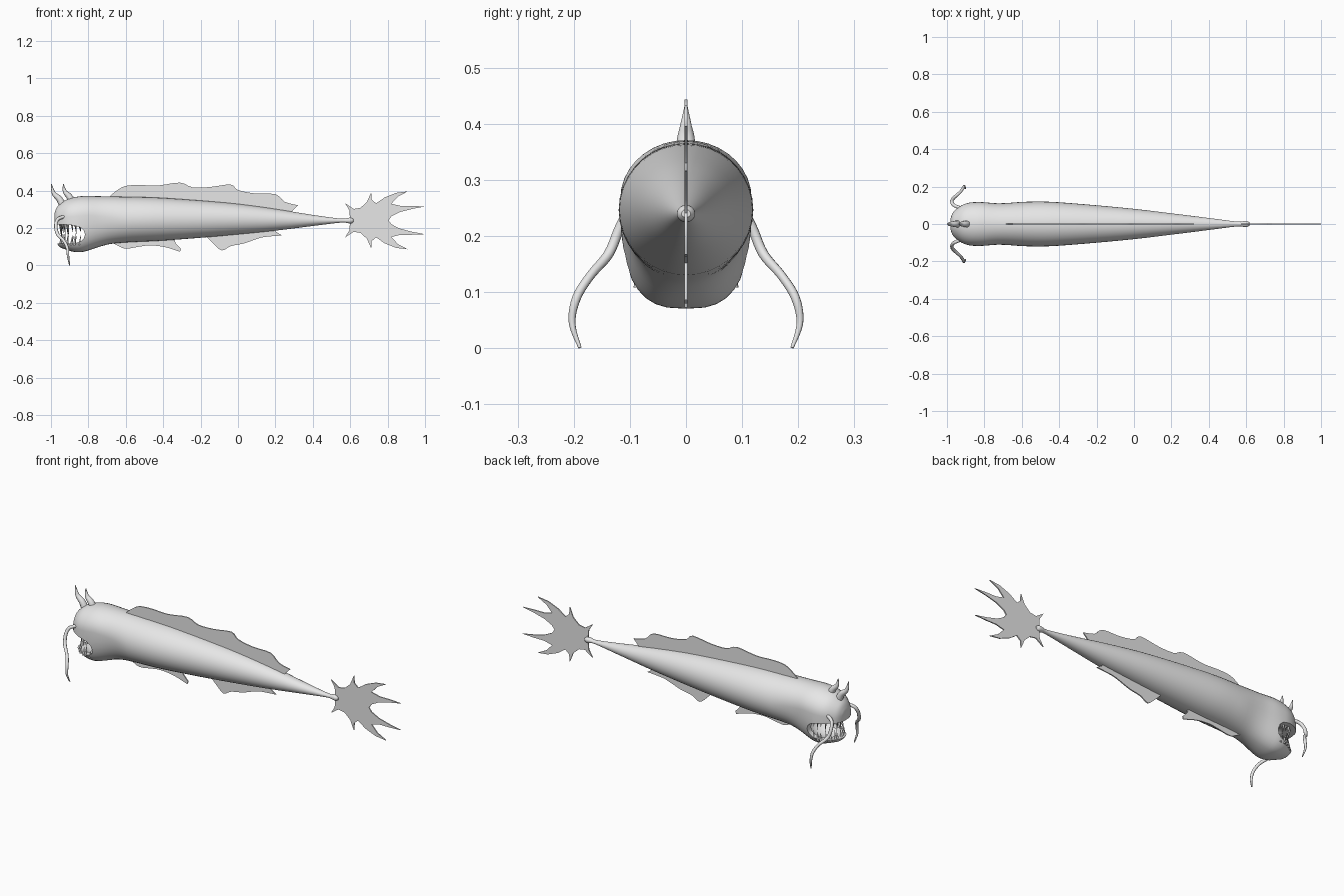
import bpy, bmesh, math, random
from mathutils import Vector

if "Cube" in bpy.data.objects:
    bpy.data.objects.remove(bpy.data.objects["Cube"])

random.seed(4)
skin = bpy.data.materials.new("grey skin")
skin.diffuse_color = (0.8, 0.8, 0.8, 1)
skin.use_nodes = True
skin.node_tree.nodes["Principled BSDF"].inputs["Base Color"].default_value = skin.diffuse_color


def activate(ob):
    bpy.ops.object.select_all(action='DESELECT')
    ob.select_set(True)
    bpy.context.view_layer.objects.active = ob


def finish(name, bm, angle=40):
    bmesh.ops.recalc_face_normals(bm, faces=bm.faces[:])
    me = bpy.data.meshes.new(name)
    bm.to_mesh(me)
    bm.free()
    ob = bpy.data.objects.new(name, me)
    bpy.context.collection.objects.link(ob)
    me.materials.append(skin)
    activate(ob)
    bpy.ops.object.shade_smooth_by_angle(angle=math.radians(angle))
    return ob


def smooth_path(pts, steps):
    """Catmull-Rom interpolation through tuples of any length."""
    out = []
    for i in range(len(pts) - 1):
        a, b, c, d = (pts[max(i - 1, 0)], pts[i], pts[i + 1],
                      pts[min(i + 2, len(pts) - 1)])
        for s in range(steps):
            t = s / steps
            out.append([0.5 * (2 * q + (r - p) * t + (2 * p - 5 * q + 4 * r - w) * t * t
                               + (3 * q - p - 3 * r + w) * t ** 3)
                        for p, q, r, w in zip(a, b, c, d)])
    return out + [list(pts[-1])]


def skin_rings(bm, rings):
    rows = [[bm.verts.new(p) for p in ring] for ring in rings]
    n = len(rows[0])
    for a, b in zip(rows, rows[1:]):
        for i in range(n):
            bm.faces.new((a[i], a[(i + 1) % n], b[(i + 1) % n], b[i]))
    bm.faces.new(rows[0])
    bm.faces.new(rows[-1][::-1])


def plate(name, outline, depth):
    """Side-view outline (x, z) given a thickness across y."""
    bm = bmesh.new()
    face = bm.faces.new([bm.verts.new((x, -depth / 2, z)) for x, z in outline])
    ext = bmesh.ops.extrude_face_region(bm, geom=[face])
    verts = [g for g in ext["geom"] if isinstance(g, bmesh.types.BMVert)]
    bmesh.ops.translate(bm, verts=verts, vec=(0, depth, 0))
    return finish(name, bm)


def tube(name, pts, sides=10):
    """Tapered round sweep through (x, y, z, radius) points."""
    path = smooth_path(pts, 5)
    bm = bmesh.new()
    rings = []
    for i, p in enumerate(path):
        c = Vector(p[:3])
        t = Vector(path[min(i + 1, len(path) - 1)][:3]) - Vector(path[max(i - 1, 0)][:3])
        u = t.cross(Vector((1, 0.2, 0))).normalized()
        v = t.cross(u).normalized()
        rings.append([c + p[3] * (u * math.cos(k * math.tau / sides)
                                  + v * math.sin(k * math.tau / sides))
                      for k in range(sides)])
    skin_rings(bm, rings)
    return finish(name, bm)


# Body: x, top z, bottom z, half width, squareness of the lower half
stations = [
    (-.982, .275, .225, .025, 2), (-.972, .305, .135, .055, 2.1), (-.955, .325, .100, .076, 2.3),
    (-.92, .350, .085, .101, 2.6), (-.88, .363, .073, .114, 2.8), (-.84, .370, .071, .117, 2.8),
    (-.80, .371, .080, .116, 2.6), (-.74, .370, .100, .111, 2.3), (-.68, .369, .115, .112, 2.1),
    (-.60, .367, .123, .118, 2), (-.50, .365, .128, .120, 2), (-.40, .361, .133, .116, 2),
    (-.20, .347, .148, .100, 2), (0, .329, .166, .081, 2), (.20, .302, .186, .057, 2),
    (.40, .270, .211, .032, 2), (.55, .250, .229, .013, 2), (.585, .254, .226, .015, 2),
    (.605, .255, .225, .016, 2), (.618, .247, .233, .008, 2)]
rings = []
for x, top, bot, w, n in smooth_path(stations, 3):
    mid = bot + (top - bot) * (0.5 if x > -.6 else 0.5 + 0.15 * min(1, (-.6 - x) / .2))
    ring = []
    for k in range(36):
        a = k * math.tau / 36
        c, s = math.cos(a), math.sin(a)
        e = 1 if s >= 0 else 2 / n
        y = w * math.copysign(abs(c) ** e, c)
        z = mid + (s * (top - mid) if s >= 0 else -abs(s) ** e * (mid - bot))
        ring.append((x, y, z))
    rings.append(ring)
bm = bmesh.new()
skin_rings(bm, rings)
body = finish("body", bm)

# Open mouth cut across the head, plus a rounded throat hollow
mouth = plate("mouth_cutter", [
    (-1.1, .215), (-.94, .220), (-.88, .214), (-.845, .205), (-.825, .188), (-.818, .165),
    (-.825, .142), (-.845, .126), (-.88, .117), (-.93, .116), (-1.1, .125)], .5)
bm = bmesh.new()
bmesh.ops.create_uvsphere(bm, u_segments=28, v_segments=16, radius=1)
bmesh.ops.scale(bm, vec=(.09, .085, .068), verts=bm.verts)
bmesh.ops.translate(bm, vec=(-.862, 0, .166), verts=bm.verts)
throat = finish("throat_cutter", bm)
for cutter in (mouth, throat):
    activate(body)
    mod = body.modifiers.new("cut", 'BOOLEAN')
    mod.operation, mod.solver, mod.object = 'DIFFERENCE', 'EXACT', cutter
    bpy.ops.object.modifier_apply(modifier=mod.name)
    bpy.data.objects.remove(cutter)
activate(body)
bpy.ops.object.shade_smooth_by_angle(angle=math.radians(40))

# Teeth: slim cones following both lips
for jaw, base, way in (("upper_teeth", .226, -1), ("lower_teeth", .108, 1)):
    bm = bmesh.new()
    for i in range(15):
        t = math.radians(-98 + 14 * i + random.uniform(-3, 3))
        x, y = -.862 - .09 * math.cos(t), .088 * math.sin(t)
        length = random.uniform(.045, .08)
        ring = [bm.verts.new((x + .0065 * math.cos(k * math.tau / 8),
                              y + .0065 * math.sin(k * math.tau / 8), base)) for k in range(8)]
        tip = bm.verts.new((x + .008, y * .95, base + way * length))
        bm.faces.new(ring)
        for k in range(8):
            bm.faces.new((ring[k], ring[(k + 1) % 8], tip))
    finish(jaw, bm, 60)

# Horns on the forehead
tube("front_horn", [(-.935, 0, .315, .020), (-.955, 0, .355, .017),
                    (-.985, 0, .385, .011), (-.998, 0, .435, .002)])
tube("rear_horn", [(-.885, 0, .335, .020), (-.902, 0, .368, .017),
                   (-.926, 0, .395, .011), (-.934, 0, .435, .002)])

# Whiskers, one each side
for side, s in (("left", 1), ("right", -1)):
    tube(side + "_whisker", [
        (-.925, .085 * s, .262, .009), (-.962, .100 * s, .248, .009), (-.974, .118 * s, .215, .009),
        (-.965, .138 * s, .168, .009), (-.930, .170 * s, .130, .008), (-.912, .195 * s, .090, .008),
        (-.908, .203 * s, .045, .006), (-.900, .189 * s, .001, .003)])

# Back fin with a scalloped edge
plate("back_fin", smooth_path([
    (-.69, .365), (-.655, .395), (-.605, .424), (-.53, .430), (-.43, .427), (-.31, .443),
    (-.245, .418), (-.15, .419), (-.04, .433), (0, .403), (.09, .385), (.20, .381),
    (.25, .340), (.32, .322)], 3) + [(.285, .285), (.2, .27), (0, .30), (-.3, .33), (-.6, .34)], .006)

# Belly fins
plate("front_belly_fin", smooth_path([
    (-.71, .125), (-.66, .115), (-.605, .090), (-.53, .100), (-.47, .107), (-.39, .098),
    (-.31, .073)], 3) + [(-.305, .088), (-.335, .12), (-.34, .16), (-.68, .16)], .006)
plate("rear_belly_fin", smooth_path([
    (-.165, .150), (-.13, .115), (-.086, .080), (-.04, .103), (.03, .117), (.09, .138),
    (.14, .152), (.235, .160)], 3) + [(.2, .182), (.2, .21), (-.15, .17)], .006)

# Tail fin: spiky half outline mirrored about the tail axis
half = [(.598, .262), (.595, .295), (.572, .333), (.618, .302), (.655, .308), (.690, .340),
        (.712, .391), (.715, .352), (.738, .332), (.785, .364), (.845, .388), (.908, .396),
        (.855, .368), (.820, .330), (.870, .318), (.93, .318), (1, .315), (.93, .302),
        (.865, .285), (.820, .262)]
plate("tail_fin", half + [(.805, .241)] + [(x, .482 - z) for x, z in reversed(half)], .006)
